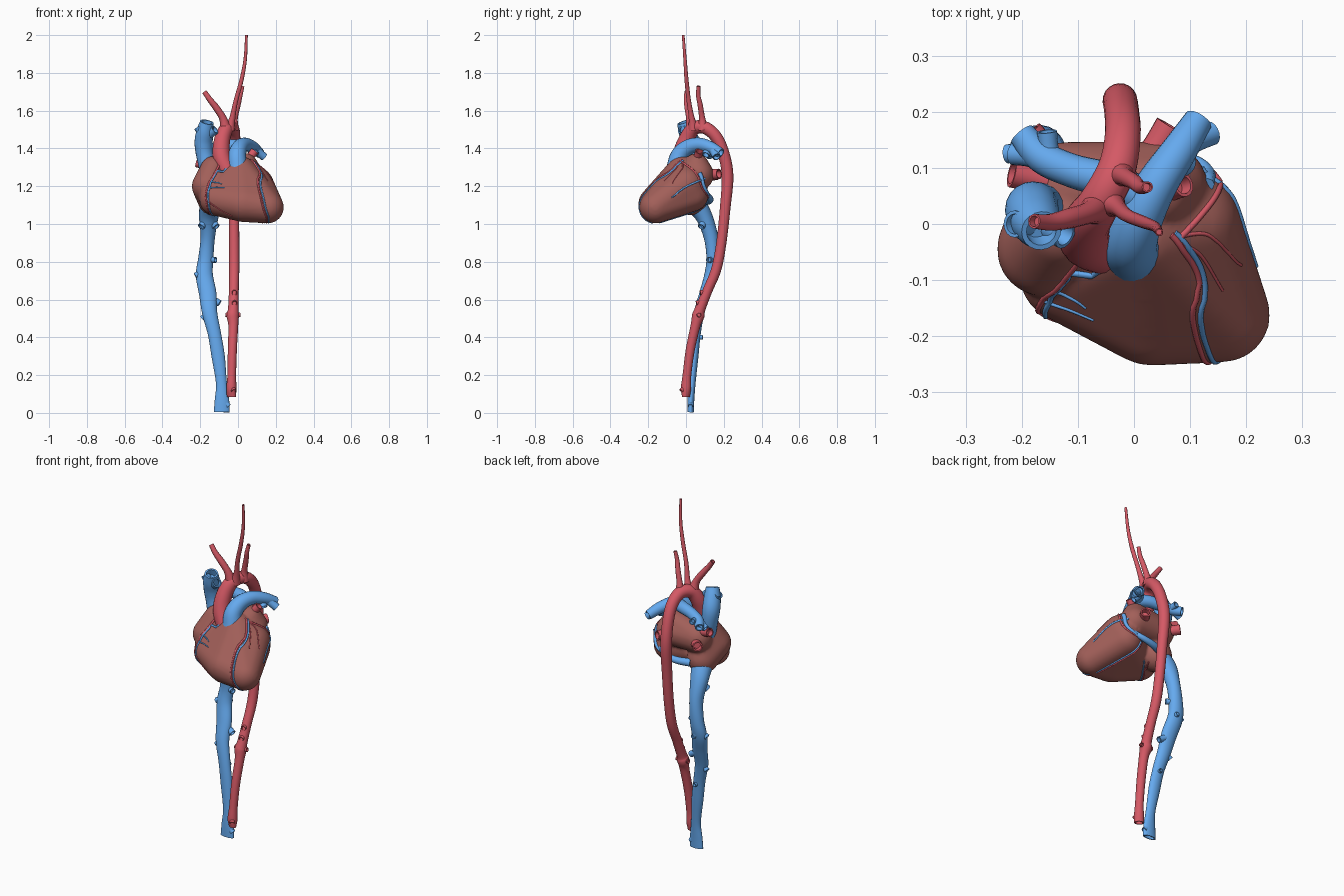
import bpy, bmesh, math
from mathutils import Vector, Matrix

def material(name, color):
    m = bpy.data.materials.new(name)
    m.diffuse_color = (*color, 1)
    return m

MUSCLE = material("muscle", (0.36, 0.115, 0.10))
RED = material("artery_red", (0.66, 0.10, 0.13))
BLUE = material("vein_blue", (0.13, 0.40, 0.86))

def finish(bm, name, mat):
    bmesh.ops.recalc_face_normals(bm, faces=bm.faces)
    me = bpy.data.meshes.new(name)
    bm.to_mesh(me)
    bm.free()
    ob = bpy.data.objects.new(name, me)
    bpy.context.collection.objects.link(ob)
    me.materials.append(mat)
    bpy.ops.object.select_all(action='DESELECT')
    ob.select_set(True)
    bpy.context.view_layer.objects.active = ob
    bpy.ops.object.shade_smooth_by_angle(angle=math.radians(50))
    return ob

def spline(pts, steps):
    """Catmull-Rom through (x, y, z, radius across, radius deep)."""
    P = [Vector(tuple(p) if len(p) == 5 else (*p, p[3])) for p in pts]
    P = [P[0] * 2 - P[1]] + P + [P[-1] * 2 - P[-2]]
    out = []
    for i in range(1, len(P) - 2):
        a, b, c, d = P[i - 1:i + 3]
        for s in range(steps):
            t = s / steps
            out.append((b * 2 + (c - a) * t + (a * 2 - b * 5 + c * 4 - d) * t * t
                        + (b * 3 - a - c * 3 + d) * t ** 3) * 0.5)
    return out + [P[-2]]

def tube(name, pts, mat, sides=20, steps=6, snap=None, hollow=True):
    S = spline(pts, steps)
    C = [Vector(s[:3]) for s in S]
    if snap:  # lay the vessel on the heart surface
        C = [snap.closest_point_on_mesh(c)[1] for c in C]
    rings, u = [], None
    for i, c in enumerate(C):
        t = (C[min(i + 1, len(C) - 1)] - C[max(i - 1, 0)]).normalized()
        if u is None:
            u = Vector((0, 1, 0)).cross(t)
            if u.length < 0.2:
                u = Vector((1, 0, 0)).cross(t)
        u = (u - t * u.dot(t)).normalized()
        rings.append((c, u.copy(), t.cross(u), S[i][3], S[i][4]))
    if hollow:  # open mouth: wall thickness, then a short bore
        c, u, v, ra, rb = rings[-1]
        w = u.cross(v)
        rings.append((c, u, v, ra * .75, rb * .75))
        rings.append((c - w * min(ra, rb) * 1.1, u, v, ra * .7, rb * .7))
    bm = bmesh.new()
    loops = [[bm.verts.new(c + u * (ra * math.cos(a)) + v * (rb * math.sin(a)))
              for a in (2 * math.pi * k / sides for k in range(sides))]
             for c, u, v, ra, rb in rings]
    for A, B in zip(loops, loops[1:]):
        for k in range(sides):
            j = (k + 1) % sides
            bm.faces.new((A[k], A[j], B[j], B[k]))
    bm.faces.new(loops[0])
    bm.faces.new(loops[-1])
    return finish(bm, name, mat)

def stub(name, a, b, r, mat):
    a, b = Vector(a), Vector(b)
    return tube(name, [(*a, r * 1.15), (*a.lerp(b, .5), r * .98), (*b, r)], mat, 16, 3)

# heart muscle: hulls over spheres for ventricles and atria, fused and smoothed
chambers = {
    "ventricles": [(.158, -.162, 1.088, .085), (.03, -.158, 1.105, .095), (-.12, -.09, 1.13, .085),
                   (.09, 0, 1.205, .1), (.015, -.025, 1.285, .075), (.08, .03, 1.155, .09)],
    "right_atrium": [(-.16, -.045, 1.2, .085), (-.13, -.01, 1.29, .07), (-.13, .03, 1.13, .085)],
    "left_atrium": [(-.12, .065, 1.26, .082), (.05, .065, 1.26, .082), (.04, .055, 1.31, .065)],
}
bm = bmesh.new()
for balls in chambers.values():
    part = bmesh.new()
    for x, y, z, r in balls:
        bmesh.ops.create_uvsphere(part, u_segments=24, v_segments=14, radius=r,
                                  matrix=Matrix.Translation((x, y, z)))
    hull = bmesh.ops.convex_hull(part, input=part.verts)
    inner = {g for g in hull["geom_interior"] if isinstance(g, bmesh.types.BMVert)}
    bmesh.ops.delete(part, geom=list(inner), context='VERTS')
    tmp = bpy.data.meshes.new("tmp")
    part.to_mesh(tmp)
    part.free()
    bm.from_mesh(tmp)
    bpy.data.meshes.remove(tmp)
heart = finish(bm, "heart", MUSCLE)
mod = heart.modifiers.new("fuse", 'REMESH')
mod.mode, mod.voxel_size, mod.use_smooth_shade = 'VOXEL', .008, True
mod = heart.modifiers.new("soften", 'SMOOTH')
mod.factor, mod.iterations = .5, 10
for m in ("fuse", "soften"):
    bpy.context.view_layer.objects.active = heart
    bpy.ops.object.modifier_apply(modifier=m)
heart.data.polygons.foreach_set("use_smooth", [True] * len(heart.data.polygons))
bpy.context.view_layer.update()

# aorta and neck arteries
tube("aorta", [(-.04, -.05, 1.25, .045), (-.085, -.03, 1.35, .047), (-.085, .0, 1.44, .043),
               (-.06, .04, 1.505, .037), (-.03, .1, 1.51, .034), (-.02, .16, 1.46, .032),
               (-.022, .2, 1.37, .031), (-.025, .22, 1.25, .031), (-.022, .207, 1.08, .028),
               (-.02, .187, .9, .027), (-.02, .16, .76, .027), (-.022, .115, .65, .026),
               (-.025, .075, .55, .028), (-.028, .065, .515, .033), (-.025, .05, .46, .026),
               (-.03, .022, .33, .024), (-.033, .005, .2, .023), (-.035, 0, .13, .027),
               (-.035, 0, .085, .026, .018)], RED)
tube("right_neck_artery", [(-.065, .03, 1.5, .032), (-.08, .02, 1.56, .02), (-.115, .01, 1.615, .018),
                           (-.15, .003, 1.66, .015), (-.178, .005, 1.7, .013)], RED, 14)
tube("long_neck_artery", [(-.045, .04, 1.5, .03), (-.03, .03, 1.56, .016), (-.012, .015, 1.65, .012),
                          (.018, .003, 1.76, .011), (.038, -.005, 1.87, .009), (.045, -.015, 2.0, .007)], RED, 14)
tube("left_neck_artery", [(-.025, .09, 1.5, .03), (-.018, .085, 1.56, .017), (0, .075, 1.63, .014),
                          (.012, .065, 1.68, .012), (.024, .066, 1.73, .01)], RED, 14)
for i, (a, b, r) in enumerate([
        ((-.022, .11, .64), (-.018, .075, .635), .014), ((-.022, .09, .59), (-.018, .055, .58), .014),
        ((-.03, .065, .515), (-.065, .07, .52), .013), ((-.025, .065, .515), (.012, .07, .52), .013),
        ((-.033, .0, .14), (-.022, -.024, .115), .014)]):
    stub(f"aorta_branch_{i + 1}", a, b, r, RED)

# great veins
tube("upper_great_vein", [(-.15, .02, 1.25, .045), (-.175, .03, 1.36, .045), (-.182, .025, 1.43, .048),
                          (-.175, .005, 1.49, .045), (-.165, -.012, 1.54, .036)], BLUE)
stub("upper_vein_branch_1", (-.175, .01, 1.46), (-.122, -.02, 1.5), .026, BLUE)
stub("upper_vein_branch_2", (-.18, .0, 1.47), (-.213, .0, 1.515), .024, BLUE)
tube("lower_great_vein", [(-.14, .04, 1.12, .06), (-.155, .095, 1.04, .052, .045), (-.16, .132, .93, .038, .038),
                          (-.17, .142, .82, .04, .034), (-.178, .13, .73, .045, .033),
                          (-.16, .1, .63, .046, .03), (-.15, .07, .53, .04, .028),
                          (-.125, .053, .42, .035, .025), (-.105, .043, .3, .035, .023),
                          (-.088, .032, .16, .029, .019), (-.085, .026, .07, .038, .018),
                          (-.086, .024, .004, .042, .017)], BLUE)
stub("pelvic_branch", (-.08, .026, .07), (-.05, .024, .035), .015, BLUE)
for i, (a, b, r) in enumerate([
        ((-.16, .11, 1.03), (-.195, .08, .985), .02), ((-.15, .11, 1.03), (-.115, .08, .985), .02),
        ((-.155, .14, .81), (-.118, .12, .81), .016), ((-.18, .13, .75), (-.226, .125, .725), .017),
        ((-.16, .12, .72), (-.165, .168, .73), .014), ((-.15, .1, .61), (-.097, .09, .58), .018),
        ((-.155, .07, .53), (-.19, .075, .5), .015), ((-.12, .05, .4), (-.115, .088, .4), .012)]):
    stub(f"lower_vein_branch_{i + 1}", a, b, r, BLUE)

# lung arteries
tube("lung_artery_left", [(.0, -.05, 1.29, .055), (-.005, -.035, 1.36, .048), (.01, .01, 1.405, .042),
                          (.04, .07, 1.42, .037), (.08, .13, 1.405, .032), (.115, .185, 1.375, .026)], BLUE)
tube("lung_artery_right", [(.03, .04, 1.41, .035), (-.04, .075, 1.415, .033), (-.11, .095, 1.405, .03),
                           (-.165, .12, 1.39, .029), (-.2, .16, 1.375, .024)], BLUE)
for i, (a, b, r) in enumerate([
        ((.085, .14, 1.4), (.138, .162, 1.355), .022), ((.07, .12, 1.395), (.092, .105, 1.365), .022),
        ((-.15, .11, 1.39), (-.155, .165, 1.4), .018), ((-.17, .12, 1.39), (-.215, .125, 1.36), .02)]):
    stub(f"lung_artery_branch_{i + 1}", a, b, r, BLUE)

# lung veins entering the left atrium
for i, (a, b, r) in enumerate([
        ((.045, .055, 1.33), (.088, .07, 1.385), .022), ((.02, .1, 1.26), (.065, .175, 1.265), .028),
        ((-.13, .07, 1.3), (-.218, .09, 1.325), .025), ((-.12, .09, 1.25), (-.188, .16, 1.26), .028)]):
    stub(f"lung_vein_{i + 1}", a, b, r, RED)

# surface vessels snapped to the heart
def surface_vessel(name, pts, mat, r):
    P = [(*p, r * (1 - .35 * i / (len(pts) - 1))) for i, p in enumerate(pts)]
    tube(name, P, mat, 8, 8, heart, False)

front = [(.06, -.02, 1.33), (.088, -.07, 1.25), (.1, -.15, 1.19), (.118, -.215, 1.13), (.15, -.245, 1.03), (.15, -.18, 1.0)]
right = [(-.075, -.08, 1.34), (-.12, -.12, 1.27), (-.165, -.14, 1.19), (-.155, -.14, 1.1), (-.12, -.06, 1.05), (-.06, .04, 1.06)]
under = [(.02, .12, 1.12), (.05, .06, 1.06), (.09, -.04, 1.03), (.13, -.14, 1.0)]
ring = [(.07, -.01, 1.34), (.13, .07, 1.27), (.14, .11, 1.2), (.09, .13, 1.15), (.0, .14, 1.13)]
shift = lambda pts, d: [tuple(a + b for a, b in zip(p, d)) for p in pts]
for label, route, d in (("front", front, (.012, .004, .004)), ("right", right, (.01, -.008, .008)),
                        ("under", under, (.012, 0, 0))):
    surface_vessel(label + "_artery", route, RED, .006)
    surface_vessel(label + "_vein", shift(route, d), BLUE, .006)
surface_vessel("ring_artery", shift(ring, (.02, -.015, 0)), RED, .006)
surface_vessel("ring_vein", ring[1:], BLUE, .012)
tube("heart_sinus", [(.1, .1, 1.17, .012), (.05, .125, 1.14, .016), (-.02, .125, 1.125, .019),
                     (-.1, .1, 1.12, .022)], BLUE, 14)
surface_vessel("side_vein", [(.12, .1, 1.24), (.18, .05, 1.22), (.22, -.01, 1.19), (.24, -.07, 1.14)], BLUE, .006)
surface_vessel("side_artery_1", [(.07, -.03, 1.31), (.11, -.05, 1.28), (.145, -.11, 1.21)], RED, .004)
surface_vessel("side_artery_2", [(.08, -.02, 1.32), (.13, -.02, 1.28), (.17, -.07, 1.2)], RED, .004)
surface_vessel("right_branch_vein_1", [(-.16, -.14, 1.19), (-.12, -.16, 1.2), (-.075, -.18, 1.2)], BLUE, .004)
surface_vessel("right_branch_vein_2", [(-.14, -.13, 1.23), (-.11, -.15, 1.23), (-.09, -.16, 1.22)], BLUE, .004)
surface_vessel("right_branch_artery", [(-.16, -.14, 1.13), (-.1, -.17, 1.09), (-.03, -.2, 1.04)], RED, .004)
